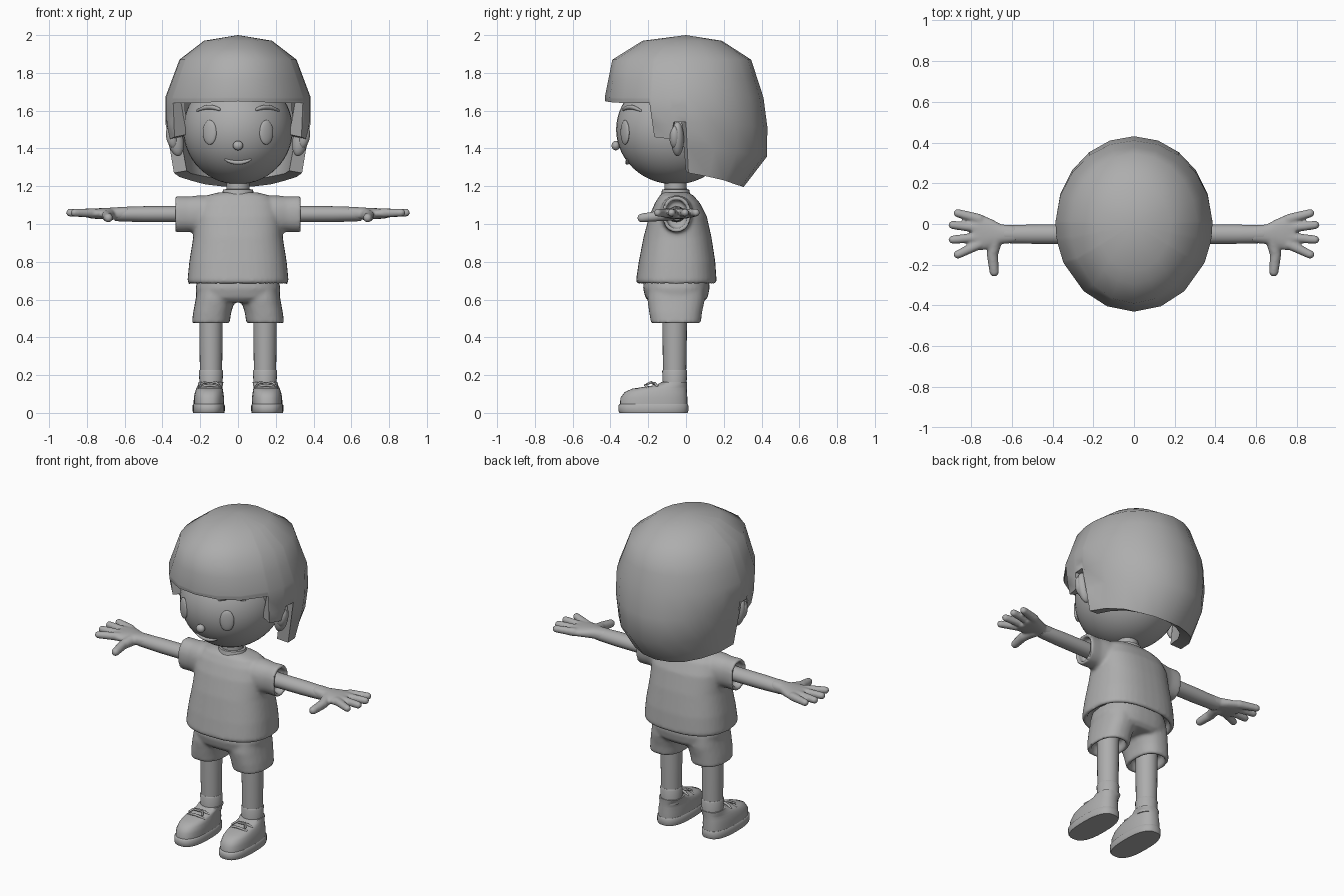
import bpy, bmesh, math
from mathutils import Vector, Matrix

if "Cube" in bpy.data.objects:
    bpy.data.objects.remove(bpy.data.objects["Cube"])

grey = bpy.data.materials.new("plain_grey")
grey.diffuse_color = (0.42, 0.42, 0.42, 1)
grey.use_nodes = True
grey.node_tree.nodes["Principled BSDF"].inputs["Base Color"].default_value = grey.diffuse_color


def finish(name, bm, mirror=False, voxel=0):
    """Turn a bmesh into an object, optionally fused and mirrored."""
    bmesh.ops.recalc_face_normals(bm, faces=bm.faces)
    me = bpy.data.meshes.new(name)
    bm.to_mesh(me)
    bm.free()
    me.materials.append(grey)
    ob = bpy.data.objects.new(name, me)
    bpy.context.collection.objects.link(ob)
    if voxel:
        m = ob.modifiers.new("fuse", 'REMESH')
        m.mode, m.voxel_size = 'VOXEL', voxel
        s = ob.modifiers.new("soften", 'SMOOTH')
        s.factor, s.iterations = 0.5, 6
    if mirror:
        ob.modifiers.new("mirror", 'MIRROR').use_mirror_merge = False
    return ob


def loft(bm, rings, axis='z', n=24, p=2.0):
    """Closed skin over rings (pos, centre1, radius1, centre2, radius2)."""
    loops = []
    for pos, c1, r1, c2, r2 in rings:
        loop = []
        for i in range(n):
            a = 2 * math.pi * i / n
            c, s = math.cos(a), math.sin(a)
            u = c1 + r1 * math.copysign(abs(c) ** (2 / p), c)
            v = c2 + r2 * math.copysign(abs(s) ** (2 / p), s)
            loop.append(bm.verts.new((u, v, pos) if axis == 'z' else (pos, u, v)))
        loops.append(loop)
    for a, b in zip(loops, loops[1:]):
        for i in range(n):
            j = (i + 1) % n
            bm.faces.new((a[i], a[j], b[j], b[i]))
    bm.faces.new(loops[0])
    bm.faces.new(loops[-1])


def ball(bm, centre, radii, turn=0, tilt=0, u=24, v=16):
    m = (Matrix.Translation(centre) @ Matrix.Rotation(turn, 4, 'Z')
         @ Matrix.Rotation(tilt, 4, 'Y') @ Matrix.Diagonal((*radii, 1)))
    bmesh.ops.create_uvsphere(bm, u_segments=u, v_segments=v, radius=1, matrix=m)


def capsule(bm, a, b, r1, r2):
    a, b = Vector(a), Vector(b)
    d = b - a
    ball(bm, a, (r1,) * 3, u=14, v=10)
    ball(bm, b, (r2,) * 3, u=14, v=10)
    m = Matrix.Translation((a + b) / 2) @ d.to_track_quat('Z', 'Y').to_matrix().to_4x4()
    bmesh.ops.create_cone(bm, cap_ends=True, segments=14, radius1=r1, radius2=r2,
                          depth=d.length, matrix=m)


def chain(bm, pts, radii):
    for i in range(len(pts) - 1):
        capsule(bm, pts[i], pts[i + 1], radii[i], radii[i + 1])


def yring(z, w, yf, yb, x=0):
    return (z, x, w, (yf + yb) / 2, (yb - yf) / 2)


# head
HC, HR = Vector((0, -0.06, 1.5)), Vector((0.29, 0.31, 0.29))


def face_y(x, z):
    k = 1 - (x / HR.x) ** 2 - ((z - HC.z) / HR.z) ** 2
    return HC.y - HR.y * math.sqrt(max(k, 0))


bm = bmesh.new()
ball(bm, HC, HR, u=40, v=28)
finish("head", bm)

# ears: shell with a hollow lobe
bm = bmesh.new()
ball(bm, (0.332, -0.045, 1.45), (0.042, 0.034, 0.092), tilt=0.2)
ball(bm, (0.35, -0.06, 1.46), (0.03, 0.028, 0.06), tilt=0.2)
finish("ears", bm, True)

# eyes, nose, brows, mouth
bm = bmesh.new()
ball(bm, (0.15, face_y(0.15, 1.485) + 0.002, 1.485), (0.041, 0.015, 0.065), turn=0.5)
finish("eyes", bm, True)
bm = bmesh.new()
ball(bm, (0, -0.372, 1.415), (0.027, 0.022, 0.025))
finish("nose", bm)
bm = bmesh.new()
pts = []
for i in range(7):
    t = i / 6
    x, z = 0.10 + 0.115 * t, 1.597 + 0.022 * math.sin(math.pi * (0.15 + 0.8 * t))
    pts.append((x, face_y(x, z) - 0.002, z))
chain(bm, pts, [0.008, 0.011, 0.012, 0.012, 0.011, 0.009, 0.006])
finish("eyebrows", bm, True)
bm = bmesh.new()
pts = []
for i in range(9):
    x = -0.068 + 0.017 * i
    z = 1.325 + 0.016 * (x / 0.068) ** 2
    pts.append((x, face_y(x, z) - 0.003, z))
chain(bm, pts, [0.005, 0.008, 0.010, 0.011, 0.011, 0.011, 0.010, 0.008, 0.005])
finish("mouth", bm)

# hair: bowl cut with fringe, side locks and long back
SHAPE = [(2.0, 0, 0, 0), (1.97, .18, .23, .19), (1.87, .31, .39, .345), (1.67, .385, .43, .41),
         (1.53, .385, .41, .43), (1.37, .352, .38, .438), (1.26, .338, .33, .36), (1.19, .29, .3, .30)]
HEM = [(0, 1.65), (20, 1.645), (40, 1.64), (63, 1.64), (65, 1.46), (78, 1.45), (81, 1.54),
       (90, 1.54), (92, 1.27), (110, 1.25), (128, 1.23), (145, 1.21), (162, 1.2), (180, 1.195)]


def hair_point(deg, z):
    for (z1, *a), (z0, *b) in zip(SHAPE, SHAPE[1:]):
        if z >= z0 - 1e-6:
            t = (z1 - z) / (z1 - z0)
            w, f, k = [p + (q - p) * t for p, q in zip(a, b)]
            break
    s, c = math.sin(math.radians(deg)), math.cos(math.radians(deg))
    return (w * s, -c * (f if c > 0 else k), z)


cols = HEM + [(-d, h) for d, h in reversed(HEM[1:-1])]
bm = bmesh.new()
grid = []
for deg, hem in cols:
    zs = [2.0, 1.97, 1.93, 1.87, 1.77, 1.67] + [1.67 + (hem - 1.67) * t for t in (.33, .66, 1)]
    grid.append([bm.verts.new(hair_point(deg, z)) for z in zs])
for i in range(len(grid)):
    a, b = grid[i], grid[(i + 1) % len(grid)]
    for j in range(len(a) - 1):
        bm.faces.new((a[j], a[j + 1], b[j + 1], b[j]))
bmesh.ops.remove_doubles(bm, verts=bm.verts, dist=0.0005)
hair = finish("hair", bm)
sol = hair.modifiers.new("thickness", 'SOLIDIFY')
sol.thickness, sol.offset = 0.07, -1

# neck and collar
bm = bmesh.new()
loft(bm, [(1.1, 0, .062, -.055, .06), (1.27, 0, .06, -.055, .058)])
finish("neck", bm)
bm = bmesh.new()
loft(bm, [(1.13, 0, .10, -.055, .085), (1.165, 0, .083, -.055, .075), (1.182, 0, .079, -.055, .072),
          (1.184, 0, .066, -.055, .062), (1.15, 0, .06, -.055, .058)])
finish("collar", bm)

# shirt: body and hollow sleeves fused
bm = bmesh.new()
loft(bm, [yring(.73, .23, -.225, .125), yring(.685, .245, -.24, .14), yring(.68, .26, -.255, .155),
          yring(.70, .268, -.265, .162), yring(.80, .258, -.25, .155), yring(.93, .237, -.225, .135),
          yring(1.04, .23, -.195, .11), yring(1.11, .21, -.165, .075), yring(1.15, .17, -.14, .04),
          yring(1.168, .10, -.12, .01)], n=40, p=2.5)
for s in (1, -1):
    loft(bm, [(s * x, -.05, ry, 1.052, rz) for x, ry, rz in
              ((.12, .09, .095), (.2, .088, .10), (.26, .075, .094), (.333, .076, .096),
               (.334, .058, .076), (.285, .056, .074))], 'x', p=2.2)
finish("shirt", bm, voxel=0.01)

# arms and hands
bm = bmesh.new()
loft(bm, [(x, -.05, ry, 1.052, rz) for x, ry, rz in
          ((.25, .048, .043), (.5, .047, .042), (.63, .044, .038), (.655, .042, .034))], 'x')
finish("arms", bm, True)
bm = bmesh.new()
loft(bm, [(x, y, ry, 1.055, rz) for x, y, ry, rz in
          ((.58, -.05, .043, .037), (.65, -.05, .048, .033), (.70, -.047, .072, .03),
           (.75, -.042, .088, .028), (.79, -.045, .08, .025))], 'x', p=2.3)
for y0, xt, yt in ((.025, .865, .053), (-.02, .89, -.005), (-.065, .89, -.077), (-.10, .865, -.15)):
    capsule(bm, (.76, y0, 1.058), (xt, yt, 1.06), .025, .021)
chain(bm, [(.68, -.08, 1.05), (.695, -.15, 1.042), (.686, -.235, 1.032)], [.034, .028, .024])
finish("hands", bm, True, voxel=0.007)

# shorts: hips and two hollow legs fused
bm = bmesh.new()
loft(bm, [yring(.585, .18, -.19, .09), yring(.61, .22, -.215, .115), yring(.66, .225, -.228, .125),
          yring(.72, .21, -.22, .12)], n=36, p=2.5)
for s in (1, -1):
    loft(bm, [yring(.53, .07, -.155, .045, s * .142), yring(.475, .08, -.165, .058, s * .145),
              yring(.47, .10, -.185, .078, s * .145), yring(.53, .101, -.195, .085, s * .137),
              yring(.60, .105, -.205, .10, s * .12), yring(.66, .10, -.20, .10, s * .115)], p=2.4)
finish("shorts", bm, voxel=0.01)

# legs and socks
bm = bmesh.new()
loft(bm, [(.18, .143, .058, -.06, .06), (.3, .143, .06, -.06, .063), (.56, .143, .063, -.06, .066)])
finish("legs", bm, True)
bm = bmesh.new()
loft(bm, [(.13, .143, .06, -.06, .062), (.22, .143, .064, -.06, .066), (.228, .143, .06, -.06, .062)])
finish("socks", bm, True)

# shoes: sole, upper and laces
bm = bmesh.new()
loft(bm, [yring(0, .082, -.352, .008, .155), yring(.01, .085, -.358, .012, .155),
          yring(.04, .085, -.358, .012, .155), yring(.047, .08, -.35, .008, .155)], n=32, p=2.6)
finish("shoe_soles", bm, True)
bm = bmesh.new()
loft(bm, [yring(.04, .08, -.35, .007, .155), yring(.08, .08, -.347, .007, .154),
          yring(.11, .075, -.325, .005, .153), yring(.128, .07, -.285, .005, .151),
          yring(.138, .067, -.22, .005, .149), yring(.148, .066, -.155, .005, .146),
          yring(.163, .066, -.13, .006, .143), yring(.163, .058, -.12, 0, .143)], n=32, p=2.5)
finish("shoe_uppers", bm, True)
bm = bmesh.new()
for y, z in ((-.215, .139), (-.165, .149)):
    pts = [(.149 + .055 * t, y + .012 * t * t, z + .008 - .016 * t * t) for t in (-1, -.5, 0, .5, 1)]
    chain(bm, pts, [.007] * 5)
for s in (1, -1):
    chain(bm, [(.149, -.17, .153), (.149 + s * .03, -.185, .163), (.149 + s * .045, -.205, .152)], [.006] * 3)
finish("shoe_laces", bm, True)

# apply modifiers and smooth
for ob in bpy.context.scene.objects:
    ob.select_set(True)
    bpy.context.view_layer.objects.active = ob
bpy.ops.object.convert(target='MESH')
bpy.ops.object.shade_smooth_by_angle(angle=math.radians(50))
